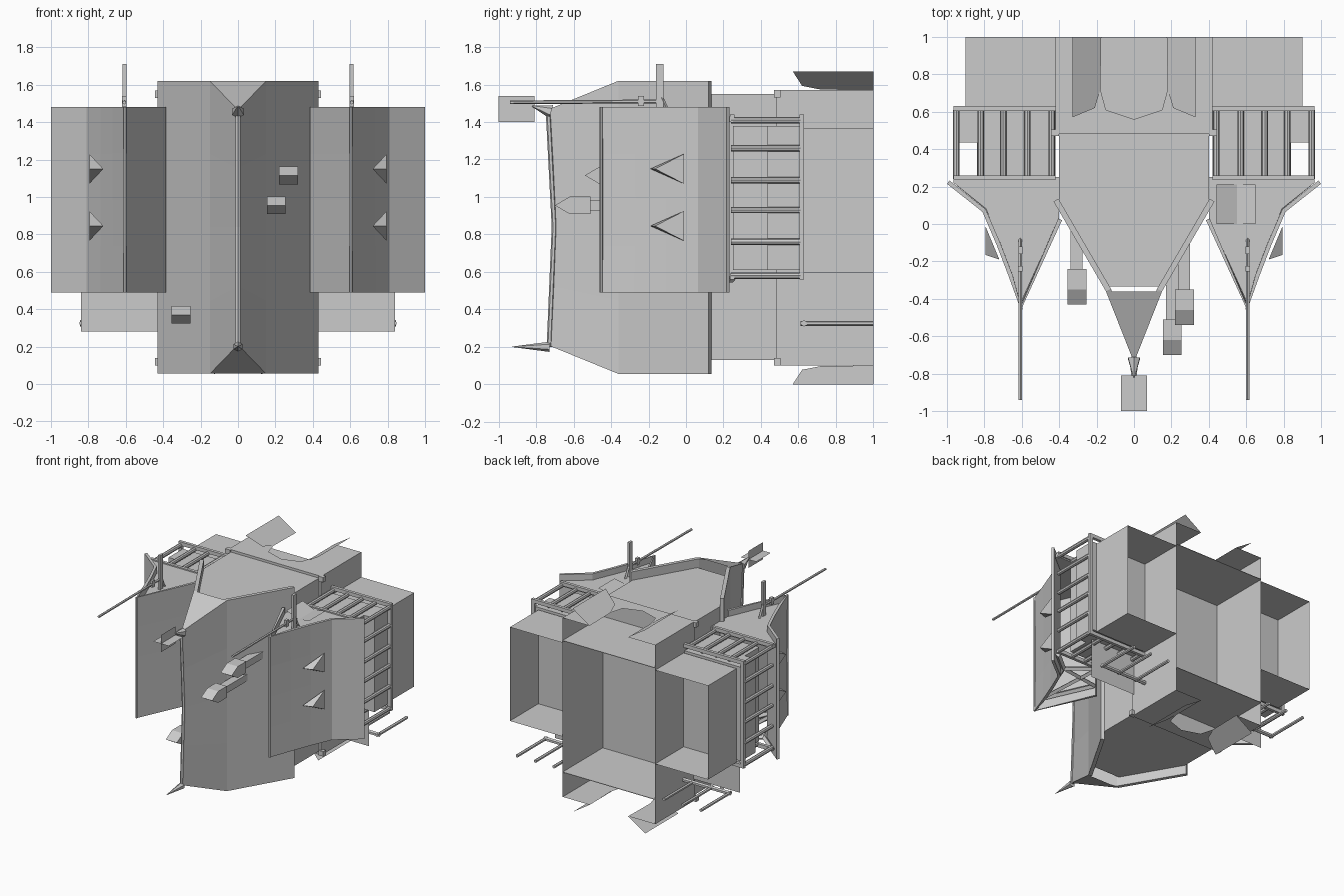
import bpy, bmesh, math
from mathutils import Vector

if "Cube" in bpy.data.objects:
    bpy.data.objects.remove(bpy.data.objects["Cube"])


def mesh(name, verts, faces, fix=True):
    me = bpy.data.meshes.new(name)
    me.from_pydata([Vector(v) for v in verts], [], faces)
    if fix:
        bm = bmesh.new()
        bm.from_mesh(me)
        bmesh.ops.recalc_face_normals(bm, faces=bm.faces)
        bm.to_mesh(me)
        bm.free()
    ob = bpy.data.objects.new(name, me)
    bpy.context.collection.objects.link(ob)
    return ob


def box(name, x, y, z, skip=()):
    """Box from ranges; skip drops faces by name."""
    v = [(a, b, c) for a in x for b in y for c in z]
    f = {'left': (0, 1, 3, 2), 'right': (4, 6, 7, 5), 'front': (0, 4, 5, 1),
         'back': (2, 3, 7, 6), 'bottom': (0, 2, 6, 4), 'top': (1, 5, 7, 3)}
    return mesh(name, v, [f[k] for k in f if k not in skip])


def rod(name, a, b, r=0.012, r2=None, n=6):
    a, b = Vector(a), Vector(b)
    d = b - a
    bm = bmesh.new()
    bmesh.ops.create_cone(bm, cap_ends=True, segments=n, radius1=r,
                          radius2=r if r2 is None else r2, depth=d.length)
    me = bpy.data.meshes.new(name)
    bm.to_mesh(me)
    bm.free()
    ob = bpy.data.objects.new(name, me)
    ob.location = (a + b) / 2
    ob.rotation_euler = d.to_track_quat('Z', 'Y').to_euler()
    bpy.context.collection.objects.link(ob)
    return ob


def prism(name, outline, z0, z1):
    n = len(outline)
    v = [(x, y, z) for z in (z0, z1) for x, y in outline]
    f = [tuple(range(n)), tuple(range(n, 2 * n))]
    f += [(i, (i + 1) % n, (i + 1) % n + n, i + n) for i in range(n)]
    return mesh(name, v, f)


def shell(name, cols, thick, rows=4):
    """Upright plating through columns (x, y, z low, z high, inward bow)."""
    v, f = [], []
    for x, y, lo, hi, bow in cols:
        for r in range(rows + 1):
            t = r / rows
            v.append((x, y + bow * math.sin(math.pi * t), lo + (hi - lo) * t))
    k = rows + 1
    for c in range(len(cols) - 1):
        for r in range(rows):
            f.append((c * k + r, (c + 1) * k + r, (c + 1) * k + r + 1, c * k + r + 1))
    ob = mesh(name, v, f, fix=False)
    m = ob.modifiers.new('thickness', 'SOLIDIFY')
    m.thickness, m.offset = thick, -1
    return ob


# Central prow plating, sloped noses and recessed decks
shell('prow_plating', [(-.43, .12, .055, 1.62, 0), (-.15, -.36, .055, 1.62, 0),
                       (0, -.74, .21, 1.465, .03), (.15, -.36, .055, 1.62, 0),
                       (.43, .12, .055, 1.62, 0)], .03)
for z, za, nm in ((1.62, 1.465, 'upper'), (.055, .21, 'lower')):
    mesh(nm + '_nose', [(-.15, -.36, z), (.15, -.36, z), (0, -.74, za)], [(0, 1, 2)])
prism('hull_core', [(-.40, .48), (-.40, .1), (-.135, -.335), (.135, -.335),
                    (.40, .1), (.40, .48)], .13, 1.55)

# Prow ridge, joints, spikes and cross fins
rod('upper_ridge', (0, -.735, 1.46), (0, -.703, .84), .014)
rod('lower_ridge', (0, -.703, .84), (0, -.73, .2), .014)
rod('upper_spike', (0, -.72, 1.455), (0, -.82, 1.485), .036, .004)
rod('lower_spike', (0, -.73, .2), (0, -.93, .2), .027, .001)
quad = [(0, 1, 2, 3)]
mesh('vertical_fin', [(0, -1, 1.40), (0, -.81, 1.40), (0, -.81, 1.54), (0, -1, 1.54)], quad)
mesh('horizontal_fin', [(-.07, -1, 1.47), (.07, -1, 1.47), (.07, -.81, 1.47),
                        (-.07, -.81, 1.47)], quad)

# Stern bay, open at the back, with shelves and notched plates
box('stern_bay', (-.42, .42), (.48, 1), (.10, 1.57), ('back', 'top', 'bottom'))
for z, nm in ((1.38, 'upper'), (.30, 'lower')):
    box(nm + '_shelf', (-.42, .42), (.48, 1), (z, z + .004))
half = [(.175, 1), (.18, .72), (.15, .61), (0, .56)]
for z, dz, nm in ((1.57, .1, 'upper'), (.10, -.1, 'lower')):
    for s in (-1, 1):
        pts = half + [(0, .48), (.42, .48), (.42, 1)]
        mesh(nm + '_notched_plate', [(s * x, y, z) for x, y in pts], [tuple(range(7))])
        flap = [(.175, 1), (.18, .72), (.21, .62), (.33, .57), (.33, 1)]
        mesh(nm + '_flap', [(s * x, y, z + dz * (x - .175) / .155) for x, y in flap],
             [tuple(range(5))])
        box('hinge_block', sorted((s * .40, s * .445)), (.47, .505),
            (z - .04, z) if dz > 0 else (z, z + .04))

for s in (-1, 1):
    def X(a, b):
        return sorted((s * a, s * b))

    # Side prow plating with deck
    cols = [(.385, .02, .49, 1.48, 0), (.605, -.46, .49, 1.48, .018),
            (.67, -.28, .49, 1.48, .012), (.735, -.11, .49, 1.48, .006),
            (.81, .065, .49, 1.48, 0), (1.0, .215, .49, 1.48, 0)]
    if s < 0:
        cols = [(-c[0],) + c[1:] for c in reversed(cols)]
    shell('side_prow_plating', cols, .022)
    prism('side_deck', [(s * x, y) for x, y in ((.40, .25), (.40, .03), (.605, -.42),
                                               (.79, .08), (.965, .22), (.965, .25))],
          1.40, 1.43)
    # Open braces beneath the side prow
    ends = [(.425, .04), (.605, -.36), (.775, .09), (.94, .225)]
    for a, b in zip(ends, ends[1:]):
        rod('lower_brace', (s * a[0], a[1], .56), (s * b[0], b[1], .56), .02, n=4)
    for a, b in (((.605, -.36), (.57, .25)), ((.425, .04), (.775, .09)),
                 ((.57, .25), (.775, .09))):
        rod('lower_brace', (s * a[0], a[1], .56), (s * b[0], b[1], .56), .018, n=4)

    # Cage of bars around an inner block
    box('inner_block', X(.42, .84), (.25, .62), (.61, 1.38))
    box('outer_block', X(.84, .935), (.435, .62), (.61, 1.38))
    for z in (.58, .76, .93, 1.09, 1.26, 1.41):
        rod('side_bar', (s * .95, .24, z), (s * .95, .61, z), .017, n=8)
    for x in (.44, .57, .70, .82):
        for z in (.58, 1.41):
            rod('cage_bar', (s * x, .24, z), (s * x, .61, z), .017, n=8)
    box('cage_post', X(.935, .965), (.605, .63), (.56, 1.44))
    for z in (.56, 1.41):
        box('cage_beam', X(.42, .965), (.605, .63), (z, z + .03))
        box('front_beam', X(.42, .965), (.235, .26), (z, z + .03))

    # Open-backed side pod
    box('side_pod', X(.42, .90), (.63, 1), (.595, 1.365), ('back',))

    # Lower plate and backward prongs
    mesh('lower_plate', [(s * .42, .50, .28), (s * .84, .50, .28),
                         (s * .84, .50, .61), (s * .42, .50, .61)], quad)
    for x in (.50, .67, .835):
        rod('prong', (s * x, .61, .325), (s * x, 1, .325), .013)
    rod('prong_crossbar', (s * .42, .63, .325), (s * .845, .63, .325), .017)

    # Paired side spikes
    for z in (1.15, .845):
        mesh('side_spike', [(s * .72, -.19, z), (s * .795, -.165, z),
                            (s * .795, -.01, z + .08), (s * .795, -.01, z - .08)],
             [(0, 1, 2), (0, 1, 3), (1, 2, 3), (0, 2, 3)])

    # Mast and long boom with a back leg
    rod('ridge_bar', (s * .605, -.452, .49), (s * .605, -.452, 1.48), .009)
    box('mast', X(.597, .617), (-.16, -.12), (1.43, 1.71))
    rod('boom', (s * .608, -.94, 1.505), (s * .608, -.15, 1.51), .01)
    box('boom_collar', X(.597, .62), (-.255, -.225), (1.485, 1.54))
    rod('mast_leg', (s * .608, -.08, 1.42), (s * .608, -.13, 1.53), .01, n=4)

# Folded hatch on one side deck
mesh('folded_hatch', [(.44, 0, 1.478), (.44, .21, 1.478), (.55, .21, 1.432),
                      (.55, 0, 1.432), (.65, .21, 1.45), (.65, 0, 1.45)],
     [(0, 1, 2, 3), (3, 2, 4, 5)])

# Pointed guns on stems
for x, yt, z in ((.27, -.54, 1.115), (.205, -.70, .955), (-.305, -.43, .37)):
    prof = [(yt, z), (yt + .08, z + .047), (yt + .19, z + .047),
            (yt + .19, z - .047), (yt + .08, z - .047)]
    v = [(x + d, y, h) for d in (-.05, .05) for y, h in prof]
    mesh('gun_head', v, [(0, 1, 2, 3, 4), (5, 6, 7, 8, 9)] +
         [(i, (i + 1) % 5, (i + 1) % 5 + 5, i + 5) for i in range(5)])
    box('gun_stem', (x - .035, x + .03), (yt + .18, .0), (z - .028, z + .028))
